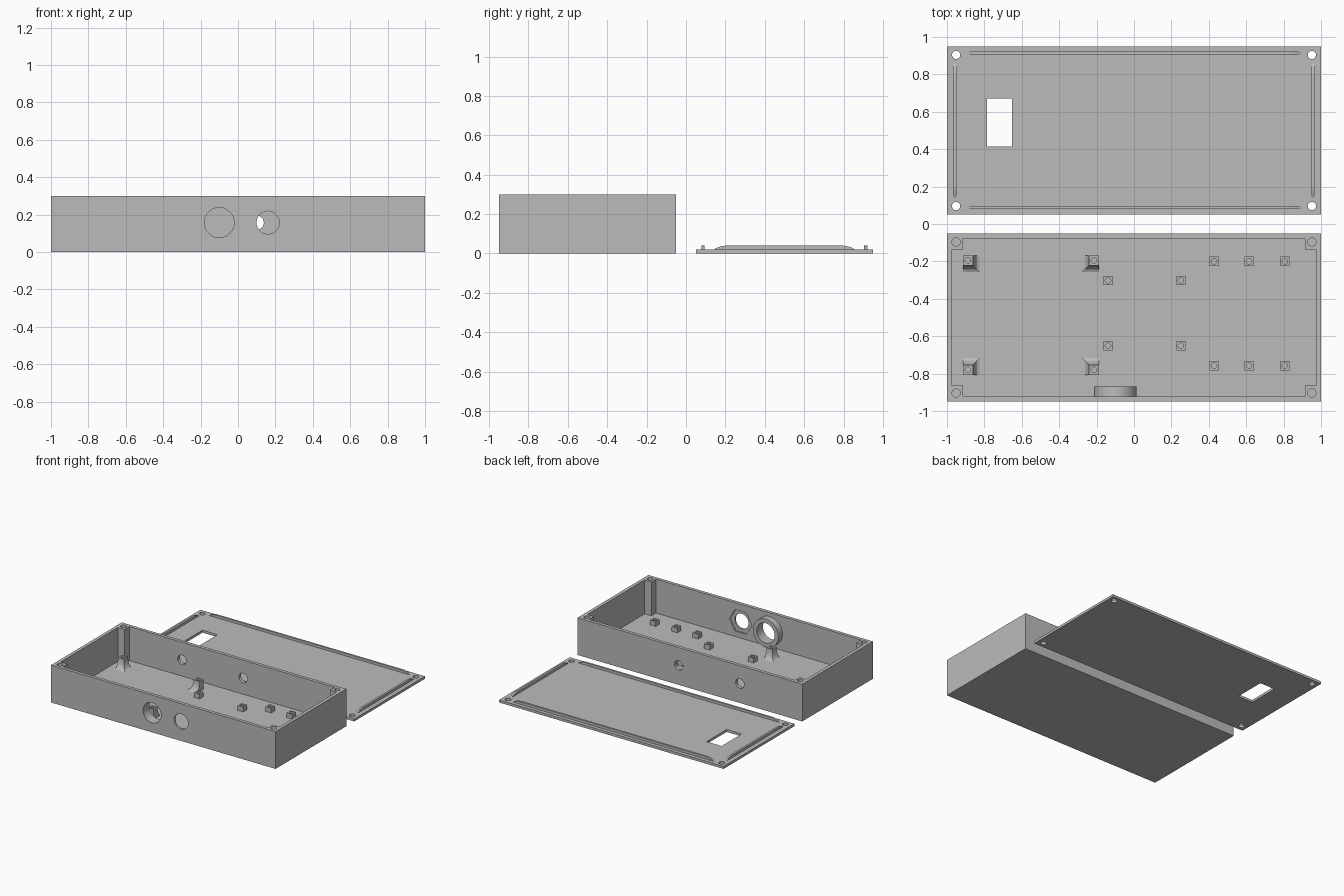
import bpy, bmesh, math
from mathutils import Matrix, Vector

old = bpy.data.objects.get("Cube")
if old:
    bpy.data.objects.remove(old, do_unlink=True)

grey = bpy.data.materials.new("plain grey")
grey.use_nodes = True
grey.diffuse_color = (0.5, 0.5, 0.5, 1)
grey.node_tree.nodes["Principled BSDF"].inputs["Base Color"].default_value = (0.5, 0.5, 0.5, 1)

TO_FRONT = Matrix.Rotation(math.pi / 2, 4, 'X')   # extrusion axis points to -y


def loft(name, rings, matrix=Matrix()):
    """Closed solid through a stack of matching outlines."""
    bm = bmesh.new()
    loops = [[bm.verts.new(p) for p in ring] for ring in rings]
    bm.faces.new(loops[0])
    bm.faces.new(loops[-1])
    for a, b in zip(loops, loops[1:]):
        for i in range(len(a)):
            j = (i + 1) % len(a)
            bm.faces.new((a[i], a[j], b[j], b[i]))
    bmesh.ops.recalc_face_normals(bm, faces=bm.faces)
    bm.transform(matrix)
    mesh = bpy.data.meshes.new(name)
    bm.to_mesh(mesh)
    bm.free()
    mesh.materials.append(grey)
    obj = bpy.data.objects.new(name, mesh)
    bpy.context.collection.objects.link(obj)
    return obj


def prism(name, outline, z0, z1, matrix=Matrix()):
    return loft(name, [[(x, y, z) for x, y in outline] for z in (z0, z1)], matrix)


def rect(x0, x1, y0, y1):
    return [(x0, y0), (x1, y0), (x1, y1), (x0, y1)]


def circle(cx, cy, r, n=40):
    return [(cx + r * math.cos(2 * math.pi * i / n), cy + r * math.sin(2 * math.pi * i / n))
            for i in range(n)]


def cut(obj, *cutters):
    bpy.context.view_layer.objects.active = obj
    for cutter in cutters:
        mod = obj.modifiers.new("cut", 'BOOLEAN')
        mod.operation, mod.solver, mod.object = 'DIFFERENCE', 'EXACT', cutter
        with bpy.context.temp_override(object=obj, active_object=obj):
            bpy.ops.object.modifier_apply(modifier=mod.name)
        bpy.data.objects.remove(cutter, do_unlink=True)


def soften(obj):
    obj.data.shade_smooth()
    obj.data.set_sharp_from_angle(angle=math.radians(25))


MID = 0.5                # distance of both part centres from y = 0
HX, HY = 1.0, 0.45       # half size of tray and lid
WALL, FLOOR, TOP = 0.027, 0.027, 0.3
SCREW_X, SCREW_Y, SCREW_R = 0.951, 0.404, 0.022
HOLE_Z = 0.157

# Tray: block hollowed by an outline that leaves the corner screw pillars
tray = prism("tray", rect(-HX, HX, -MID - HY, -MID + HY), 0, TOP)
ix, iy, px, py = HX - WALL, HY - WALL, 0.914, 0.364
quarter = [(ix, py), (px, py), (px, iy)]
cavity = (quarter + [(-x, y) for x, y in reversed(quarter)]
          + [(-x, -y) for x, y in quarter] + [(x, -y) for x, y in reversed(quarter)])
cut(tray, prism("cavity", [(x, y - MID) for x, y in cavity], FLOOR, TOP + 0.1))
for sx in (-1, 1):
    for sy in (-1, 1):
        cut(tray, prism("screw", circle(sx * SCREW_X, sy * SCREW_Y - MID, SCREW_R, 24), 0.1, TOP + 0.1))

# Front wall openings, nut recess, and the two small back wall openings
cut(tray,
    prism("large_hole", circle(-0.1, HOLE_Z, 0.08), 0.85, 1, TO_FRONT),
    prism("small_hole", circle(0.16, HOLE_Z, 0.061), 0.85, 1, TO_FRONT),
    prism("nut_recess", circle(0.16, HOLE_Z, 0.1, 6), 0.85, 0.936, TO_FRONT),
    prism("back_hole", circle(0.1, HOLE_Z, 0.038), 0, 0.12, TO_FRONT),
    prism("back_hole", circle(-0.445, HOLE_Z, 0.038), 0, 0.12, TO_FRONT))
soften(tray)

# Collar around the large opening, inside the front wall
collar = prism("collar", circle(-0.1, HOLE_Z, 0.113), 0.87, 0.925, TO_FRONT)
cut(collar, prism("bore", circle(-0.1, HOLE_Z, 0.08), 0.8, 1, TO_FRONT))
soften(collar)

# Low square standoffs
spots = [(x, y) for x in (-0.139, 0.251) for y in (-0.302, -0.65)]
spots += [(x, y) for x in (0.428, 0.615, 0.807) for y in (-0.2, -0.757)]
for x, y in spots:
    post = prism("low_standoff", rect(x - 0.025, x + 0.025, y - 0.025, y + 0.025), 0.02, 0.065)
    cut(post, prism("bore", circle(x, y, 0.015, 20), FLOOR, 0.1))
    soften(post)

# Tall standoffs, flared towards the middle of their group
for x, sx in ((-0.888, 1), (-0.214, -1)):
    for y, sy in ((-0.195, -1), (-0.78, 1)):
        rings = []
        for i in range(9):
            t = i / 8
            reach = 0.026 + 0.045 * (1 - math.sqrt(1 - (1 - t) ** 2))
            z = FLOOR - 0.004 + t * 0.084
            rings.append([(x + sx * a, y + sy * b, z)
                          for a, b in rect(-0.026, reach, -0.026, reach)])
        post = loft("tall_standoff", rings)
        cut(post, prism("bore", circle(x, y, 0.015, 20), 0.04, 0.2))
        soften(post)

# Lid: plate with a window and four screw holes
THICK, RIDGE = 0.02, 0.02
lid = prism("lid", rect(-HX, HX, MID - HY, MID + HY), 0, THICK)
cut(lid, prism("window", rect(-0.786, -0.652, 0.415, 0.67), -0.1, 0.1))
for sx in (-1, 1):
    for sy in (-1, 1):
        cut(lid, prism("screw", circle(sx * SCREW_X, MID + sy * SCREW_Y, SCREW_R, 24), -0.1, 0.1))
soften(lid)


# Locating ridges with rounded-off ends
def ridge(name, half, centre, turn):
    end = [(half, -0.002), (half - 0.02, 0.009), (half - 0.04, 0.016), (half - 0.065, RIDGE)]
    outline = end + [(-x, z) for x, z in reversed(end)]
    prism(name, outline, -0.008, 0.008,
          Matrix.Translation(centre) @ Matrix.Rotation(turn, 4, 'Z') @ TO_FRONT)


for s in (-1, 1):
    ridge("long_ridge", 0.897, Vector((0, MID + s * 0.413, THICK)), 0)
    ridge("short_ridge", 0.362, Vector((s * 0.956, MID, THICK)), math.pi / 2)
